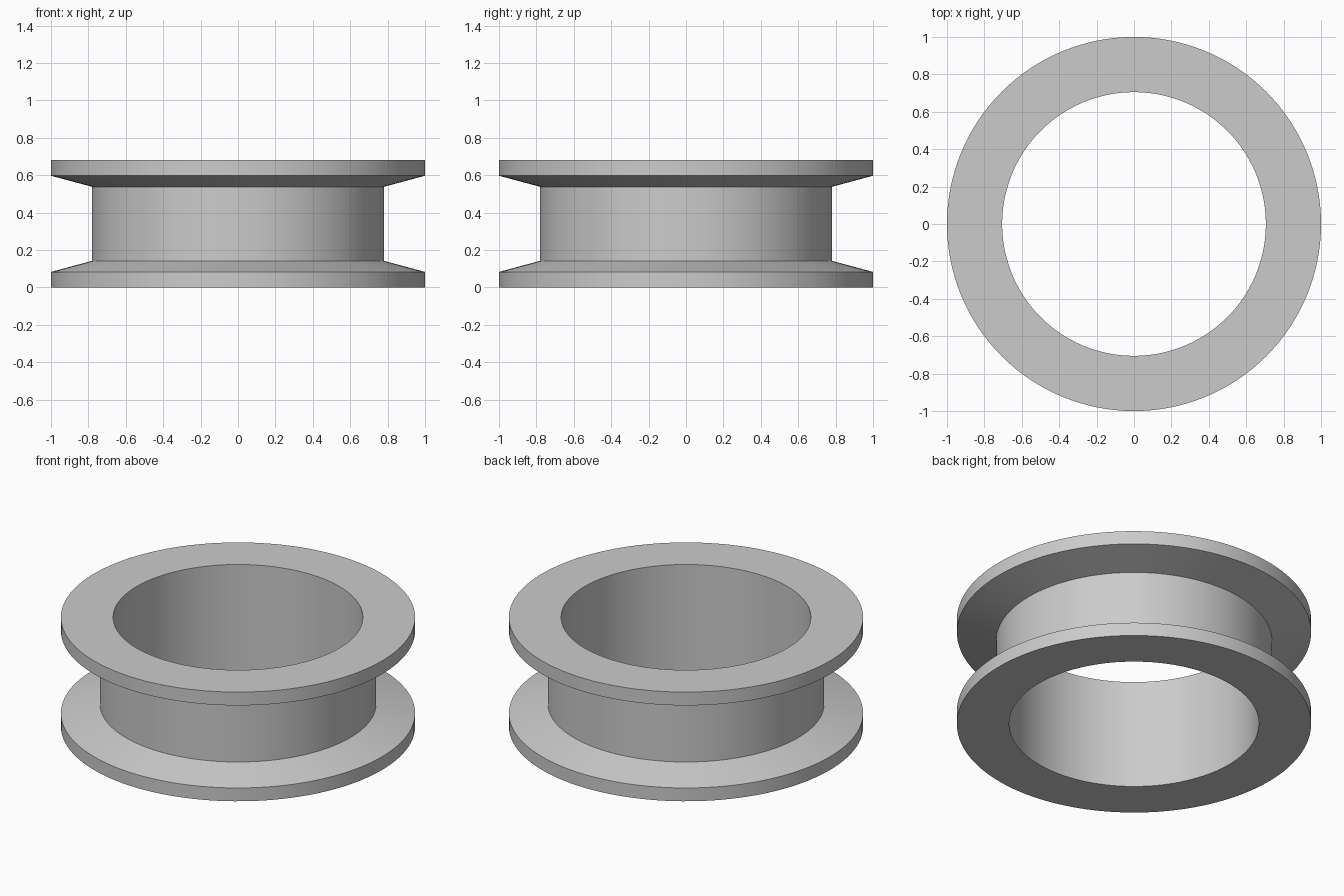
import bpy
import math

if "Cube" in bpy.data.objects:
    bpy.data.objects.remove(bpy.data.objects["Cube"], do_unlink=True)

SEGMENTS = 128
HEIGHT = 0.68

# Plain grey material
grey = bpy.data.materials.new("light_grey")
grey.use_nodes = True
colour = (0.6, 0.6, 0.6, 1)
grey.diffuse_color = colour
grey.node_tree.nodes["Principled BSDF"].inputs["Base Color"].default_value = colour

# Half profile (radius, height) mirrored about mid height into a closed loop
lower = [(0.705, 0), (1, 0), (1, 0.083), (0.78, 0.142)]
profile = lower + [(r, HEIGHT - z) for r, z in reversed(lower)]
count = len(profile)

# Revolve the closed profile around z
verts, faces = [], []
for s in range(SEGMENTS):
    a = math.tau * s / SEGMENTS
    verts += [(r * math.cos(a), r * math.sin(a), z) for r, z in profile]
    t = (s + 1) % SEGMENTS
    for i in range(count):
        j = (i + 1) % count
        faces.append((s * count + i, t * count + i, t * count + j, s * count + j))

mesh = bpy.data.meshes.new("flanged_ring")
mesh.from_pydata(verts, [], faces)
mesh.materials.append(grey)
ring = bpy.data.objects.new("flanged_ring", mesh)
bpy.context.collection.objects.link(ring)

# Smooth walls with crisp rims
bpy.ops.object.select_all(action="DESELECT")
ring.select_set(True)
bpy.context.view_layer.objects.active = ring
bpy.ops.object.shade_smooth_by_angle(angle=math.radians(10))
